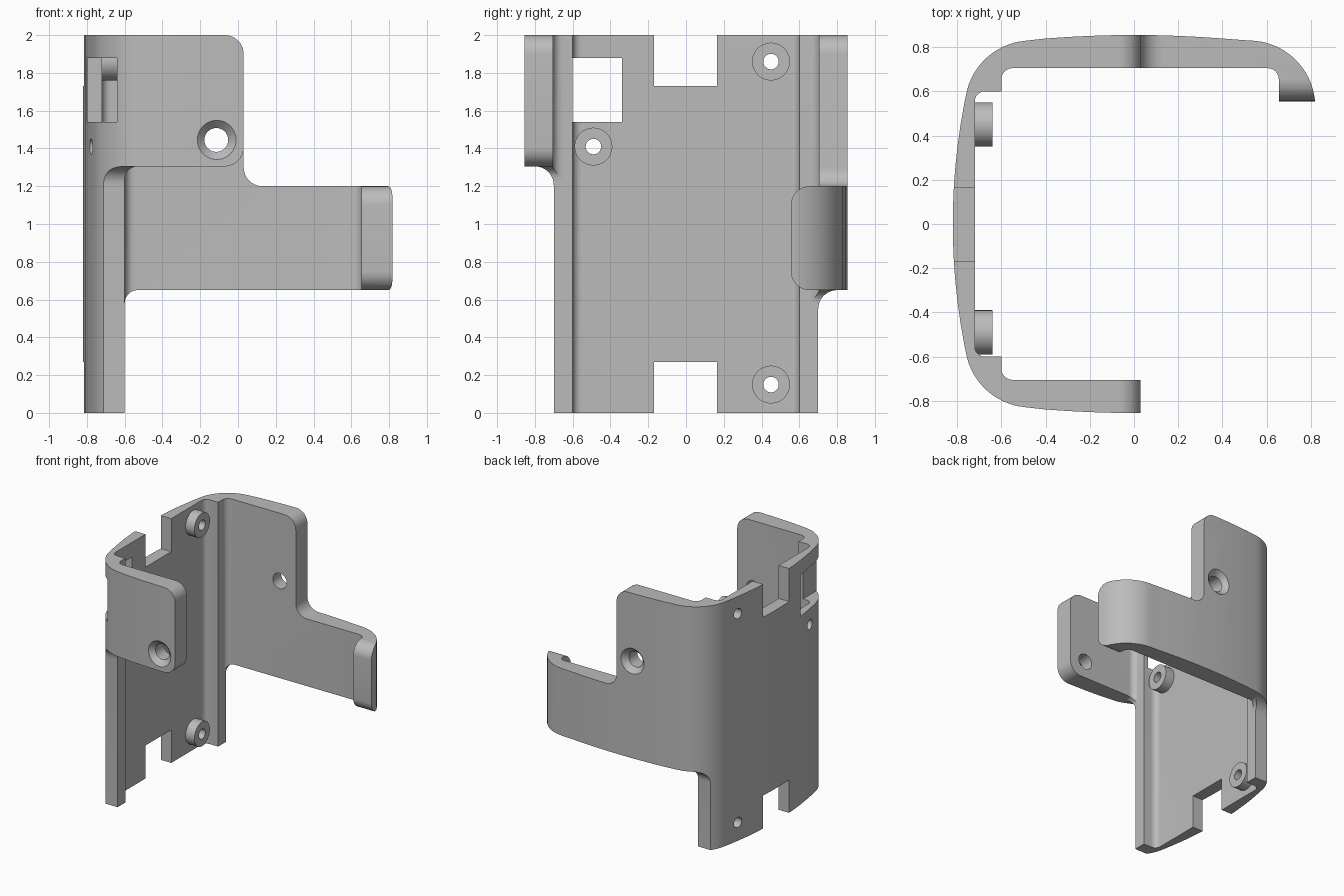
import bpy, bmesh
from math import sin, cos, pi, radians
from mathutils import Matrix

cube = bpy.data.objects.get("Cube")
if cube:
    bpy.data.objects.remove(cube, do_unlink=True)

grey = bpy.data.materials.new("plain grey")
grey.use_nodes = True
colour = (0.5, 0.5, 0.5, 1)
grey.diffuse_color = colour
grey.node_tree.nodes["Principled BSDF"].inputs["Base Color"].default_value = colour


def arc(cx, cy, r, a, b, n=10):
    """Points on a circle between two angles in degrees."""
    angles = [radians(a + (b - a) * i / n) for i in range(n + 1)]
    return [(cx + r * cos(t), cy + r * sin(t)) for t in angles]


def make_object(name, bm):
    bmesh.ops.recalc_face_normals(bm, faces=bm.faces)
    mesh = bpy.data.meshes.new(name)
    bm.to_mesh(mesh)
    bm.free()
    mesh.materials.append(grey)
    obj = bpy.data.objects.new(name, mesh)
    bpy.context.collection.objects.link(obj)
    return obj


def prism(name, outline, axis, lo, hi):
    """Closed solid from a 2D outline swept along the given axis."""
    def place(p, d):
        return {"x": (d, *p), "y": (p[0], d, p[1]), "z": (*p, d)}[axis]
    bm = bmesh.new()
    start = [bm.verts.new(place(p, lo)) for p in outline]
    end = [bm.verts.new(place(p, hi)) for p in outline]
    bm.faces.new(start)
    bm.faces.new(end[::-1])
    for i in range(len(outline)):
        bm.faces.new((start[i - 1], end[i - 1], end[i], start[i]))
    return make_object(name, bm)


def rod(name, axis, centre, r1, r2, depth):
    """Cylinder or cone along x or y; r1 is at the low end."""
    bm = bmesh.new()
    turn = Matrix.Rotation(pi / 2, 4, "Y") if axis == "x" else Matrix.Rotation(-pi / 2, 4, "X")
    bmesh.ops.create_cone(bm, cap_ends=True, segments=48, radius1=r1, radius2=r2,
                          depth=depth, matrix=Matrix.Translation(centre) @ turn)
    return make_object(name, bm)


def combine(tool, operation="DIFFERENCE"):
    """Apply a boolean to the bracket and discard the tool."""
    mod = bracket.modifiers.new("shape", "BOOLEAN")
    mod.operation = operation
    mod.solver = "EXACT"
    mod.object = tool
    bpy.context.view_layer.objects.active = bracket
    bpy.ops.object.modifier_apply(modifier=mod.name)
    bpy.data.objects.remove(tool, do_unlink=True)


def box(a, b, c, d):
    return [(a, c), (b, c), (b, d), (a, d)]


def round_edge(u, v, su, sv, r):
    """Quarter circle inside the corner (u, v) that points towards su, sv."""
    return [(u - su * r + su * x, v - sv * r + sv * y) for x, y in arc(0, 0, r, 0, 90)]


def quadrant(u, v, su, sv, r):
    """Large block whose one rounded corner is at (u, v)."""
    far_u, far_v = u - su * 3, v - sv * 3
    return round_edge(u, v, su, sv, r) + [(far_u, v), (far_u, far_v), (u, far_v)]


def corner(u, v, su, sv, r):
    """Waste piece that rounds off an outside corner at (u, v)."""
    out_u, out_v = u + su * 0.2, v + sv * 0.2
    return round_edge(u, v, su, sv, r) + [(u - su * r, out_v), (out_u, out_v), (out_u, v - sv * r)]


def mirror(points):
    return [(x, -y) for x, y in points]


# Cross-section: bowed outer skin, then the stepped inner skin
END = 0.03
back = [(x / 10, 0.855 - 0.001 * x * x) for x in range(-4, 5)]
side = [(-0.82 + 0.175 * y * y, y) for y in [-0.55 + 0.1 * i for i in range(12)]]
left_corner = arc(-0.465, 0.53, 0.3, 95, 165, 14)
hook = arc(0.52, 0.53, 0.3, 90, 4.8, 16)
inner = arc(-0.675, 0.555, 0.045, 180, 90, 6) + [(-0.6, 0.6)]
inner += arc(-0.55, 0.655, 0.05, 180, 90, 6)
section = [(END, -0.705), (END, -0.855)] + mirror(back[4::-1]) + mirror(left_corner)
section += side + left_corner[::-1] + back + hook
section += [(0.655, 0.555)] + arc(0.605, 0.655, 0.05, 0, 90, 6)
section += inner[::-1] + mirror(inner)
bracket = prism("bracket_shell", section, "z", 0, 2)

# Screw bosses inside the side wall
bosses = [(0.45, 1.86), (0.45, 0.15), (-0.49, 1.41)]
for y, z in bosses:
    combine(rod("boss", "x", (-0.69, y, z), 0.1, 0.1, 0.1), "UNION")

# Clear below the front and back walls, with filleted roots
for s, z in ((-1, 1.305), (1, 0.65)):
    combine(prism("wall_root_cut", quadrant(s * 0.7, z, -s, 1, 0.1), "x", -2, 2))
    lo, hi = sorted((s * 0.5, s * 2))
    combine(prism("under_wall_cut", quadrant(-0.6, z, -1, 1, 0.07), "y", lo, hi))

# Step above the back arm, then rounded wall corners
combine(prism("arm_step_cut", quadrant(END, 1.2, -1, -1, 0.1), "y", 0.4, 2))
combine(prism("top_corner_cut", corner(END, 2, 1, 1, 0.1), "y", -2, 2))
combine(prism("front_corner_cut", corner(END, 1.305, 1, -1, 0.1), "y", -2, -0.4))
for z, s in ((0.65, -1), (1.2, 1)):
    combine(prism("hook_corner_cut", corner(0.555, z, -1, s, 0.1), "x", 0.6, 2))

# Side wall notches and corner window
for z0, z1 in ((-1, 0.27), (1.73, 3)):
    combine(prism("notch_cut", box(-0.17, 0.165, z0, z1), "x", -2, -0.4))
combine(prism("window_cut", box(-2, -0.34, 1.54, 1.88), "x", -2, -0.64))

# Screw holes through bosses, countersunk holes through both walls
for y, z in bosses:
    combine(rod("boss_hole", "x", (-0.7, y, z), 0.041, 0.041, 0.5))
for s in (-1, 1):
    combine(rod("wall_hole", "y", (-0.115, s * 0.8, 1.445), 0.063, 0.063, 0.4))
    r1, r2 = (0.15, 0.06) if s < 0 else (0.06, 0.15)
    combine(rod("countersink", "y", (-0.115, s * 0.855, 1.445), r1, r2, 0.09))

bpy.ops.object.select_all(action="DESELECT")
bracket.select_set(True)
bpy.context.view_layer.objects.active = bracket
bpy.ops.object.shade_smooth_by_angle(angle=radians(30))
